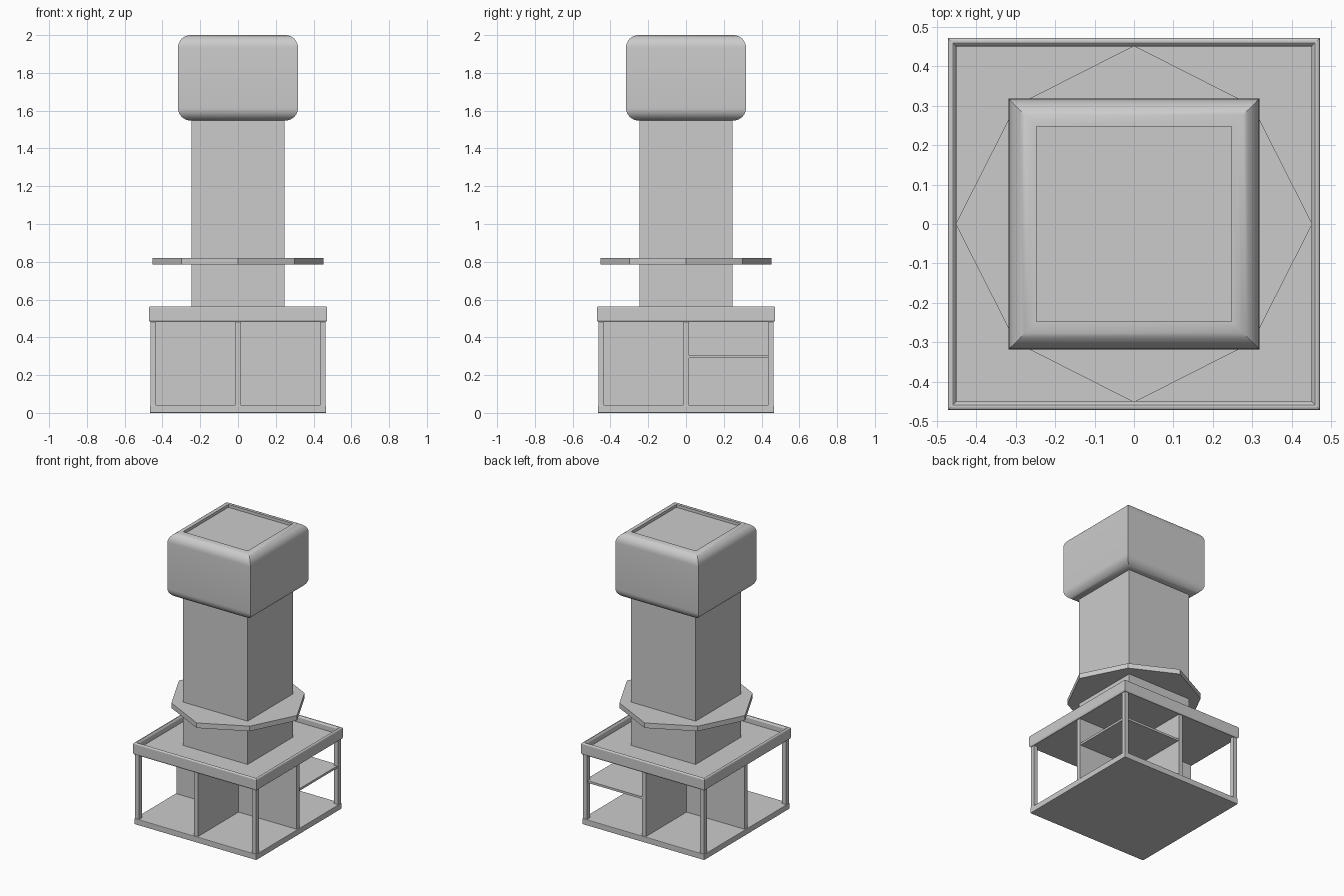
import bpy, bmesh, math

if "Cube" in bpy.data.objects:
    bpy.data.objects.remove(bpy.data.objects["Cube"])


def finish(name, bm, smooth=False):
    bmesh.ops.recalc_face_normals(bm, faces=bm.faces)
    me = bpy.data.meshes.new(name)
    bm.to_mesh(me)
    bm.free()
    ob = bpy.data.objects.new(name, me)
    bpy.context.collection.objects.link(ob)
    if smooth:
        bpy.context.view_layer.objects.active = ob
        ob.select_set(True)
        bpy.ops.object.shade_smooth_by_angle(angle=math.radians(35))
        ob.select_set(False)
    return ob


def box(name, x0, x1, y0, y1, z0, z1, bevel=0.0):
    bm = bmesh.new()
    bmesh.ops.create_cube(bm, size=1)
    for v in bm.verts:
        v.co.x = x1 if v.co.x > 0 else x0
        v.co.y = y1 if v.co.y > 0 else y0
        v.co.z = z1 if v.co.z > 0 else z0
    ob = finish(name, bm)
    if bevel:
        m = ob.modifiers.new("bevel", 'BEVEL')
        m.width = bevel
        m.segments = 2
    return ob


def square_sweep(name, profile, closed=False, smooth=False):
    """Sweep a (half width, z) profile round a mitred square."""
    bm = bmesh.new()
    rings = [[bm.verts.new((sx * r, sy * r, z))
              for sx, sy in ((-1, -1), (1, -1), (1, 1), (-1, 1))]
             for r, z in profile]
    pairs = list(zip(rings, rings[1:]))
    if closed:
        pairs.append((rings[-1], rings[0]))
    else:
        bm.faces.new(rings[0])
        bm.faces.new(rings[-1])
    for a, b in pairs:
        for i in range(4):
            j = (i + 1) % 4
            bm.faces.new((a[i], a[j], b[j], b[i]))
    return finish(name, bm, smooth)


# Open cabinet base: floor, corner posts, crossed dividers, one shelf
box("base_floor", -.467, .467, -.467, .467, 0, .04, .003)
for sx in (-1, 1):
    for sy in (-1, 1):
        x, y = sx * .448, sy * .448
        box("corner_post", x - .015, x + .015, y - .015, y + .015, .04, .485)
box("divider_front_back", -.015, .015, -.46, .46, .04, .485)
box("divider_left", -.46, -.015, -.015, .015, .04, .485)
box("divider_right", .015, .46, -.015, .015, .04, .485)
box("shelf", .015, .455, .015, .455, .29, .305)

# Base top with softened raised rim and sunken surface
square_sweep("base_top", [
    (.465, .482), (.469, .485), (.472, .493), (.472, .557), (.469, .562),
    (.465, .564), (.459, .564), (.455, .561), (.450, .553), (.450, .52)])

# Square column
box("column", -.247, .247, -.247, .247, .519, 1.98)

# Eight-sided perch around the column
bm = bmesh.new()
pts = [(.452, 0), (.3, .3), (0, .452), (-.3, .3),
       (-.452, 0), (-.3, -.3), (0, -.452), (.3, -.3)]
low = bm.faces.new([bm.verts.new((x, y, .785)) for x, y in pts])
ext = bmesh.ops.extrude_face_region(bm, geom=[low], use_keep_orig=True)
for g in ext["geom"]:
    if isinstance(g, bmesh.types.BMVert):
        g.co.z = .82
finish("perch", bm)

# Head: mitred collar with rounded top and bottom edges
R, N = .067, 8
prof = [(.247, 1.548)]
for cz, start in ((1.548 + R, -90), (2 - R, 0)):
    for i in range(N + 1):
        a = math.radians(start + 90 * i / N)
        prof.append((.318 - R + R * math.cos(a), cz + R * math.sin(a)))
prof.append((.247, 2.0))
square_sweep("head_collar", prof, closed=True, smooth=True)
